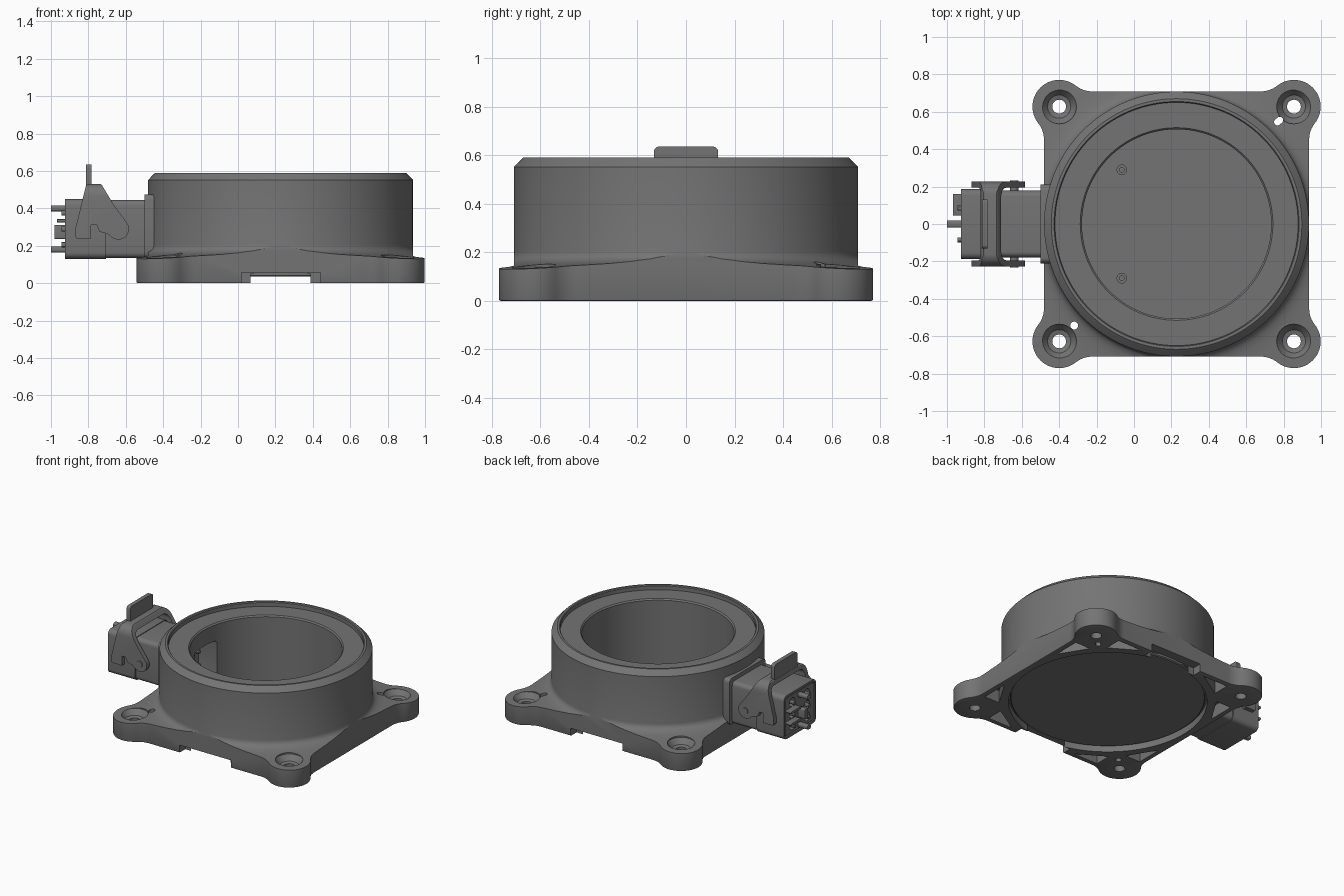
import bpy, bmesh
from math import sin, cos, pi, radians, sqrt, atan2

if "Cube" in bpy.data.objects:
    bpy.data.objects.remove(bpy.data.objects["Cube"])

CX = 0.2275      # axis of the round housing
OFF = 0.6275     # corner hole offset from that axis
GREY = bpy.data.materials.new('dark_grey')
GREY.diffuse_color = (0.175, 0.175, 0.175, 1)
GREY.use_nodes = True
GREY.node_tree.nodes["Principled BSDF"].inputs["Base Color"].default_value = GREY.diffuse_color


def finish(name, bm):
    bmesh.ops.remove_doubles(bm, verts=bm.verts, dist=1e-5)
    bmesh.ops.recalc_face_normals(bm, faces=bm.faces)
    me = bpy.data.meshes.new(name)
    bm.to_mesh(me)
    bm.free()
    me.materials.append(GREY)
    ob = bpy.data.objects.new(name, me)
    bpy.context.collection.objects.link(ob)
    return ob


def prism(name, pts, a, b, axis='z', bevel_low=0):
    """Extrude a closed 2D outline from a to b along an axis."""
    place = {'z': lambda p, t: (p[0], p[1], t),
             'y': lambda p, t: (p[0], t, p[1]),
             'x': lambda p, t: (t, p[0], p[1])}[axis]
    bm = bmesh.new()
    lo = [bm.verts.new(place(p, a)) for p in pts]
    hi = [bm.verts.new(place(p, b)) for p in pts]
    low_face = bm.faces.new(lo)
    bm.faces.new(hi)
    for i in range(len(pts)):
        j = (i + 1) % len(pts)
        bm.faces.new((lo[i], lo[j], hi[j], hi[i]))
    bmesh.ops.recalc_face_normals(bm, faces=bm.faces)
    if bevel_low:
        bmesh.ops.bevel(bm, geom=list(low_face.edges), offset=bevel_low,
                        segments=2, affect='EDGES', profile=0.5)
    return finish(name, bm)


def lathe(name, prof, x=0, y=0, n=32):
    """Revolve a closed (radius, z) profile about a vertical axis."""
    bm = bmesh.new()
    rings = [[bm.verts.new((x + r * cos(2 * pi * k / n), y + r * sin(2 * pi * k / n), z))
              for k in range(n)] for r, z in prof]
    for i in range(len(prof)):
        j = (i + 1) % len(prof)
        if prof[i][0] == 0 and prof[j][0] == 0:
            continue
        for k in range(n):
            m = (k + 1) % n
            bm.faces.new((rings[i][k], rings[i][m], rings[j][m], rings[j][k]))
    bmesh.ops.dissolve_degenerate(bm, dist=1e-6, edges=bm.edges)
    return finish(name, bm)


def rrect(x0, x1, y0, y1, r, n=5):
    pts = []
    for q, (cx, cy) in enumerate([(x1 - r, y1 - r), (x0 + r, y1 - r), (x0 + r, y0 + r), (x1 - r, y0 + r)]):
        pts += [(cx + r * cos(pi / 2 * (q + k / n)), cy + r * sin(pi / 2 * (q + k / n))) for k in range(n + 1)]
    return pts


def rect(x0, x1, y0, y1):
    return [(x0, y0), (x1, y0), (x1, y1), (x0, y1)]


def circle(x, y, r, n=24):
    return [(x + r * cos(2 * pi * k / n), y + r * sin(2 * pi * k / n)) for k in range(n)]


def boolean(ob, other, op='DIFFERENCE'):
    mod = ob.modifiers.new('cut', 'BOOLEAN')
    mod.operation, mod.object, mod.solver = op, other, 'EXACT'
    bpy.context.view_layer.objects.active = ob
    bpy.ops.object.modifier_apply(modifier=mod.name)
    bpy.data.objects.remove(other)


# Plate outline: square with round corner ears blended in by concave fillets
def plate_outline():
    half, ear, fil = 0.709, 0.143, 0.14
    d = sqrt((fil + ear) ** 2 - (fil + half - OFF) ** 2)
    fx, fy = OFF - d, half + fil
    a = atan2(OFF - fy, OFF - fx)               # fillet centre to ear centre
    side = [(fx + fil * cos(-pi / 2 + (a + pi / 2) * k / 6),
             fy + fil * sin(-pi / 2 + (a + pi / 2) * k / 6)) for k in range(7)]
    start, end = a + pi, pi / 2 - (a + pi)
    arc = [(OFF + ear * cos(start + (end - start) * k / 24),
            OFF + ear * sin(start + (end - start) * k / 24)) for k in range(1, 24)]
    corner = side + arc + [(y, x) for x, y in reversed(side)]
    pts = []
    for c, s in [(1, 0), (0, -1), (-1, 0), (0, 1)]:
        pts += [(CX + c * x - s * y, s * x + c * y) for x, y in corner]
    return pts


# Housing: revolved ring with flared foot, trimmed to the plate outline
housing = lathe('housing', [
    (0, 0.05), (0.66, 0.05), (0.66, -0.05), (1.15, -0.05), (1.15, 0.122), (0.9, 0.14),
    (0.82, 0.148), (0.775, 0.154), (0.745, 0.162), (0.724, 0.173), (0.712, 0.187), (0.708, 0.205),
    (0.708, 0.552), (0.678, 0.583), (0.67, 0.59), (0.655, 0.59), (0.65, 0.584),
    (0.65, 0.556), (0.515, 0.556), (0.506, 0.547), (0.506, 0.075), (0, 0.075)], CX, 0, 128)
boolean(housing, prism('outline', plate_outline(), 0, 1, 'z', 0.008), 'INTERSECT')

for sx in (-1, 1):
    for sy in (-1, 1):
        # Countersunk mounting hole
        boolean(housing, lathe('hole', [(0, -0.1), (0.037, -0.1), (0.037, 0.095), (0.062, 0.102),
                                        (0.092, 0.14), (0.092, 0.3), (0, 0.3)],
                               CX + sx * OFF, sy * OFF))
        # Triangular weight-saving pockets underneath, two per corner
        for swap in (False, True):
            tri = [(0.672, 0.27), (0.672, 0.47), (0.55, 0.47)]
            tri = [(b, a) if swap else (a, b) for a, b in tri]
            boolean(housing, prism('pocket', [(CX + sx * a, sy * b) for a, b in tri], -0.1, 0.09))

# Underside notches front and back
for s in (-1, 1):
    y0, y1 = sorted((s * 0.64, s * 0.85))
    boolean(housing, prism('notch', rect(0.02, 0.44, y0, y1), -0.1, 0.057))

# Locating hole and slot
boolean(housing, prism('pin_hole', circle(-0.32, -0.543, 0.021), -0.1, 0.4))
slot = [(0.773 + u * 0.75 - v * 0.66, 0.55 + u * 0.66 + v * 0.75)
        for u, v in rrect(-0.026, 0.026, -0.018, 0.018, 0.0175)]
boolean(housing, prism('pin_slot', slot, -0.1, 0.4))

# Window through the bore wall to the connector
boolean(housing, prism('window', rrect(-0.13, 0.13, 0.15, 0.43, 0.02), -0.43, -0.1, 'x'))
for y in (-0.07, 0, 0.07):
    for z in (0.24, 0.34):
        prism('inner_terminal', circle(y, z, 0.015, 12), -0.44, -0.36, 'x')

# Bottom cover and floor screws
lathe('bottom_cover', [(0, 0.035), (0.642, 0.035), (0.648, 0.041), (0.648, 0.055), (0, 0.055)], CX, 0, 128)
for y in (-0.29, 0.29):
    lathe('floor_screw', [(0, 0.07), (0.028, 0.07), (0.028, 0.09), (0.013, 0.09), (0.013, 0.08), (0, 0.08)],
          -0.065, y, 24)

# Connector flange and shell
prism('connector_flange', rrect(-0.21, 0.21, 0.135, 0.475, 0.03), -0.5, -0.41, 'x')
prism('connector_neck', rrect(-0.178, 0.178, 0.135, 0.445, 0.03), -0.72, -0.48, 'x')
shell = prism('connector_shell', rrect(-0.187, 0.187, 0.13, 0.45, 0.035), -0.925, -0.705, 'x')
boolean(shell, prism('cavity', rrect(-0.172, 0.172, 0.145, 0.435, 0.025), -1.0, -0.87, 'x'))

# Contact insert with six sockets
insert = prism('contact_insert', rrect(-0.165, 0.165, 0.152, 0.428, 0.02), -0.922, -0.84, 'x')
for y in (-0.085, 0.085):
    for z in (0.205, 0.29, 0.375):
        boolean(insert, prism('socket', circle(y, z, 0.032, 20), -1, -0.88, 'x'))
        prism('contact_pin', circle(y, z, 0.014, 12), -0.945, -0.86, 'x')
for z in (0.18, 0.4):
    prism('guide_pin', rrect(-0.02, 0.02, z - 0.016, z + 0.016, 0.012), -1.0, -0.85, 'x')
prism('key_bar', rrect(0.045, 0.16, 0.325, 0.342, 0.006), -0.968, -0.85, 'x')
prism('key_bar', rrect(0.045, 0.16, 0.238, 0.255, 0.006), -0.968, -0.85, 'x')
prism('center_key', rrect(-0.018, 0.018, 0.235, 0.31, 0.01), -0.98, -0.85, 'x')

# Locking bail: side profile trimmed to an arch over the connector
bail_side = [(-0.87, 0.25), (-0.862, 0.24), (-0.785, 0.24), (-0.785, 0.31), (-0.755, 0.31),
             (-0.74, 0.275), (-0.70, 0.265)]
bail_side += [(-0.64 + 0.057 * cos(t), 0.29 + 0.057 * sin(t))
              for t in [radians(-140 + 175 * k / 12) for k in range(13)]]
bail_side += [(-0.665, 0.42), (-0.728, 0.525), (-0.735, 0.53), (-0.805, 0.53), (-0.813, 0.522), (-0.87, 0.29)]
bail = prism('locking_bail', bail_side, -0.3, 0.3, 'y')
boolean(bail, prism('arch', rrect(-0.226, 0.226, 0, 0.531, 0.07), -1, -0.4, 'x'), 'INTERSECT')
boolean(bail, prism('arch_gap', rrect(-0.194, 0.194, -0.1, 0.495, 0.045), -1.1, -0.3, 'x'))
prism('bail_handle', rrect(-0.132, 0.132, 0.5, 0.635, 0.02), -0.812, -0.782, 'x')

# Pivot pins on both sides
for s in (-1, 1):
    a, b = sorted((s * 0.16, s * 0.233))
    prism('pivot_pin', circle(-0.64, 0.29, 0.023), a, b, 'y')

# Smooth curved surfaces, keep edges crisp
bpy.ops.object.select_all(action='SELECT')
bpy.context.view_layer.objects.active = housing
bpy.ops.object.shade_smooth_by_angle(angle=radians(30))
